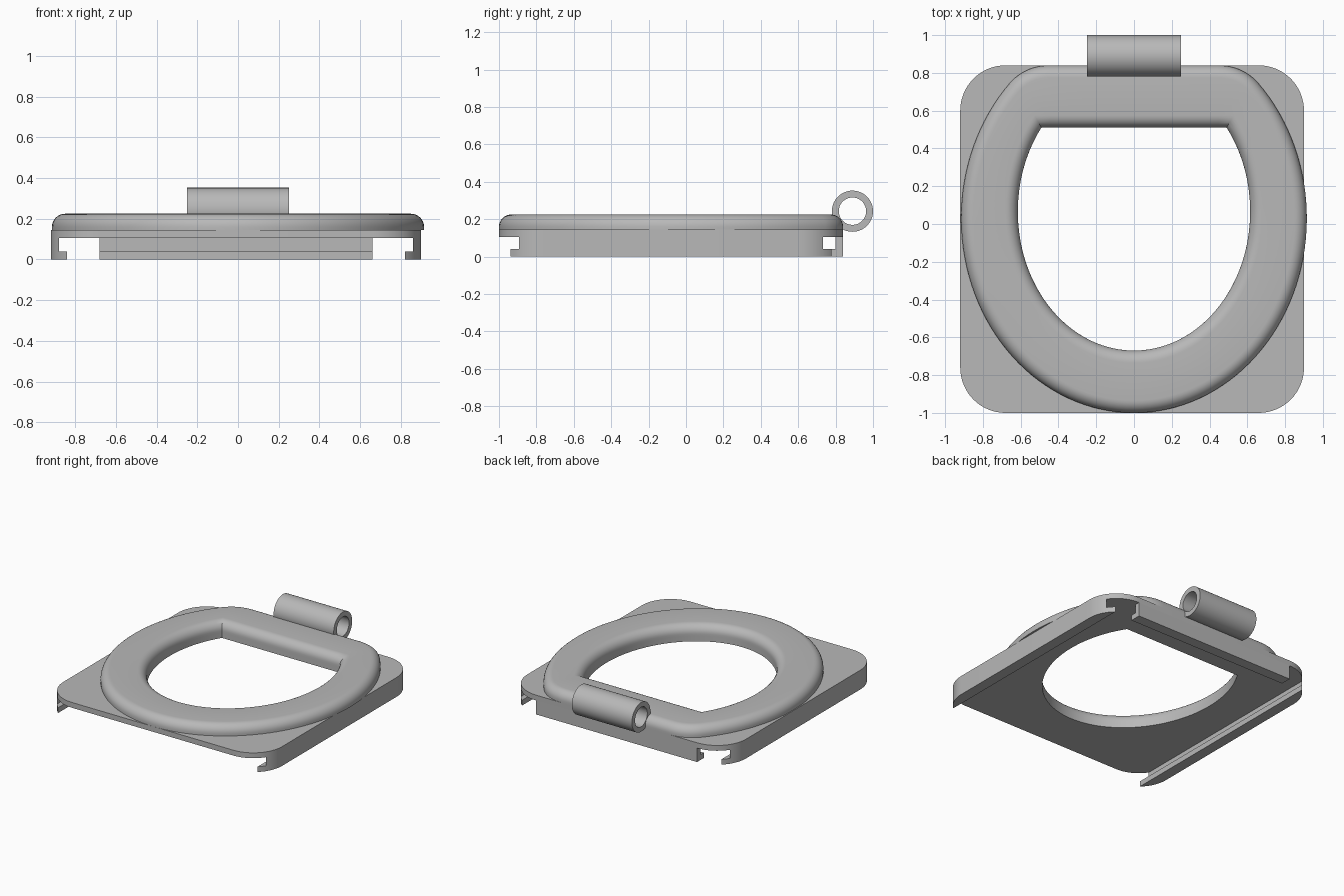
import bpy, bmesh
from math import sin, cos, pi, asin
from mathutils import Vector

cube = bpy.data.objects.get("Cube")
if cube:
    bpy.data.objects.remove(cube)

grey = bpy.data.materials.new("light_grey")
grey.use_nodes = True
grey.diffuse_color = (0.48, 0.48, 0.48, 1)
grey.node_tree.nodes["Principled BSDF"].inputs["Base Color"].default_value = grey.diffuse_color

X0, X1, Y0, Y1 = -0.92, 0.90, -1.0, 0.84    # base footprint
CORNER = 0.24
LIP_Z, PLATE_Z, RING_Z, TOP_Z = 0.04, 0.105, 0.145, 0.225


def finish(name, bm):
    bmesh.ops.recalc_face_normals(bm, faces=bm.faces)
    me = bpy.data.meshes.new(name)
    bm.to_mesh(me)
    bm.free()
    me.materials.append(grey)
    ob = bpy.data.objects.new(name, me)
    bpy.context.collection.objects.link(ob)
    bpy.ops.object.select_all(action='DESELECT')
    ob.select_set(True)
    bpy.context.view_layer.objects.active = ob
    bpy.ops.object.shade_smooth_by_angle(angle=pi / 6)
    return ob


def rounded_rect(steps=16):
    pts = []
    centres = [(X1 - CORNER, Y1 - CORNER), (X0 + CORNER, Y1 - CORNER),
               (X0 + CORNER, Y0 + CORNER), (X1 - CORNER, Y0 + CORNER)]
    for q, (cx, cy) in enumerate(centres):
        for i in range(steps + 1):
            a = (q + i / steps) * pi / 2
            pts.append(Vector((cx + CORNER * cos(a), cy + CORNER * sin(a))))
    return pts


def ellipse_arc(a, b, cy, y_end, n=96):
    """Open arc running from the back left round the front to the back right."""
    t = asin((y_end - cy) / b)
    start, end = pi - t, 2 * pi + t
    return [Vector((a * cos(start + (end - start) * i / n),
                    cy + b * sin(start + (end - start) * i / n))) for i in range(n + 1)]


def offset(pts, d):
    """Move a counter-clockwise loop inwards by d, with mitred corners."""
    out = []
    for i, p in enumerate(pts):
        e1 = (p - pts[i - 1]).normalized()
        e2 = (pts[(i + 1) % len(pts)] - p).normalized()
        n1, n2 = Vector((-e1.y, e1.x)), Vector((-e2.y, e2.x))
        out.append(p + (n1 + n2) * d / (1 + n1.dot(n2)))
    return out


def bridge(bm, rows):
    """Quads between closed rows of vertices, the last joined to the first."""
    for r, row in enumerate(rows):
        prev, n = rows[r - 1], len(row)
        for i in range(n):
            j = (i + 1) % n
            bm.faces.new((prev[i], prev[j], row[j], row[i]))


# Outlines of the seat ring: ellipses cut flat at the back
BLEND = 11
outer = ellipse_arc(0.915, 1.03, 0.03, 0.745)
tip = outer[-1]
knee, flat = Vector((0.575, Y1)), Vector((0.44, Y1))
blend = [tip * (1 - t) ** 2 + knee * 2 * t * (1 - t) + flat * t * t
         for t in (i / BLEND for i in range(1, BLEND + 1))]
outer += blend + [Vector((-p.x, p.y)) for p in reversed(blend)]
inner = ellipse_arc(0.615, 0.736, 0.066, 0.51)
c1, c0 = inner[-1], inner[0]
inner += [c1.lerp(c0, i / (2 * BLEND + 1)) for i in range(1, 2 * BLEND + 1)]

# Seat ring with rounded outer and inner rims
R, STEPS = 0.065, 8
arc = [(R * (1 - cos(a)), TOP_Z - R + R * sin(a))
       for a in (i * pi / 2 / STEPS for i in range(STEPS + 1))]
section = [(0, RING_Z)] + arc
bm = bmesh.new()
rows = []
for loop, sign, prof in ((outer, 1, section), (inner, -1, section[::-1])):
    for d, z in prof:
        rows.append([bm.verts.new((p.x, p.y, z)) for p in offset(loop, sign * d)])
bridge(bm, rows)
finish("seat_ring", bm)

# Base plate with the matching opening
curve = bpy.data.curves.new("base_plate_outline", 'CURVE')
curve.dimensions, curve.fill_mode = '2D', 'BOTH'
curve.extrude = (RING_Z - PLATE_Z) / 2
for loop in (rounded_rect(), inner):
    sp = curve.splines.new('POLY')
    sp.points.add(len(loop) - 1)
    for pt, p in zip(sp.points, loop):
        pt.co = (p.x, p.y, 0, 1)
    sp.use_cyclic_u = True
helper = bpy.data.objects.new("base_plate_outline", curve)
bpy.context.collection.objects.link(helper)
mesh = helper.evaluated_get(bpy.context.evaluated_depsgraph_get()).to_mesh()
bm = bmesh.new()
bm.from_mesh(mesh)
bpy.data.objects.remove(helper)
bmesh.ops.remove_doubles(bm, verts=bm.verts, dist=1e-5)
bmesh.ops.translate(bm, verts=bm.verts, vec=(0, 0, (RING_Z + PLATE_Z) / 2))
finish("base_plate", bm)


def rail_piece(name, z0, z1, cuts):
    """Slab of the footprint, keeping the side each cut normal points to."""
    bm = bmesh.new()
    bm.faces.new([bm.verts.new((p.x, p.y, z0)) for p in rounded_rect()])
    for co, no in cuts:
        bmesh.ops.bisect_plane(bm, geom=bm.verts[:] + bm.edges[:] + bm.faces[:],
                               plane_co=co, plane_no=no, clear_inner=True)
    ext = bmesh.ops.extrude_face_region(bm, geom=bm.faces[:], use_keep_orig=True)
    top = [v for v in ext["geom"] if isinstance(v, bmesh.types.BMVert)]
    bmesh.ops.translate(bm, verts=top, vec=(0, 0, z1 - z0))
    finish(name, bm)


# Hooked rails under both sides and the back: a thin wall and a wider lip
for part, width, z0, z1 in (("lip", 0.08, 0, LIP_Z), ("wall", 0.04, LIP_Z, PLATE_Z)):
    rail_piece("right_rail_" + part, z0, z1, [((X0 + width, 0, 0), (-1, 0, 0))])
    rail_piece("left_rail_" + part, z0, z1, [((X1 - width, 0, 0), (1, 0, 0))])
    rail_piece("back_rail_" + part, z0, z1, [((0, Y1 - width, 0), (0, 1, 0)),
                                            ((X0 + CORNER, 0, 0), (1, 0, 0)),
                                            ((X1 - CORNER, 0, 0), (-1, 0, 0))])

# Hollow hinge barrel at the back
bm = bmesh.new()
rows = []
for x, r in ((-0.25, 0.11), (0.25, 0.11), (0.25, 0.073), (-0.25, 0.073)):
    rows.append([bm.verts.new((x, 0.89 + r * cos(a), 0.243 + r * sin(a)))
                 for a in (i * pi / 32 for i in range(64))])
bridge(bm, rows)
finish("hinge_barrel", bm)
